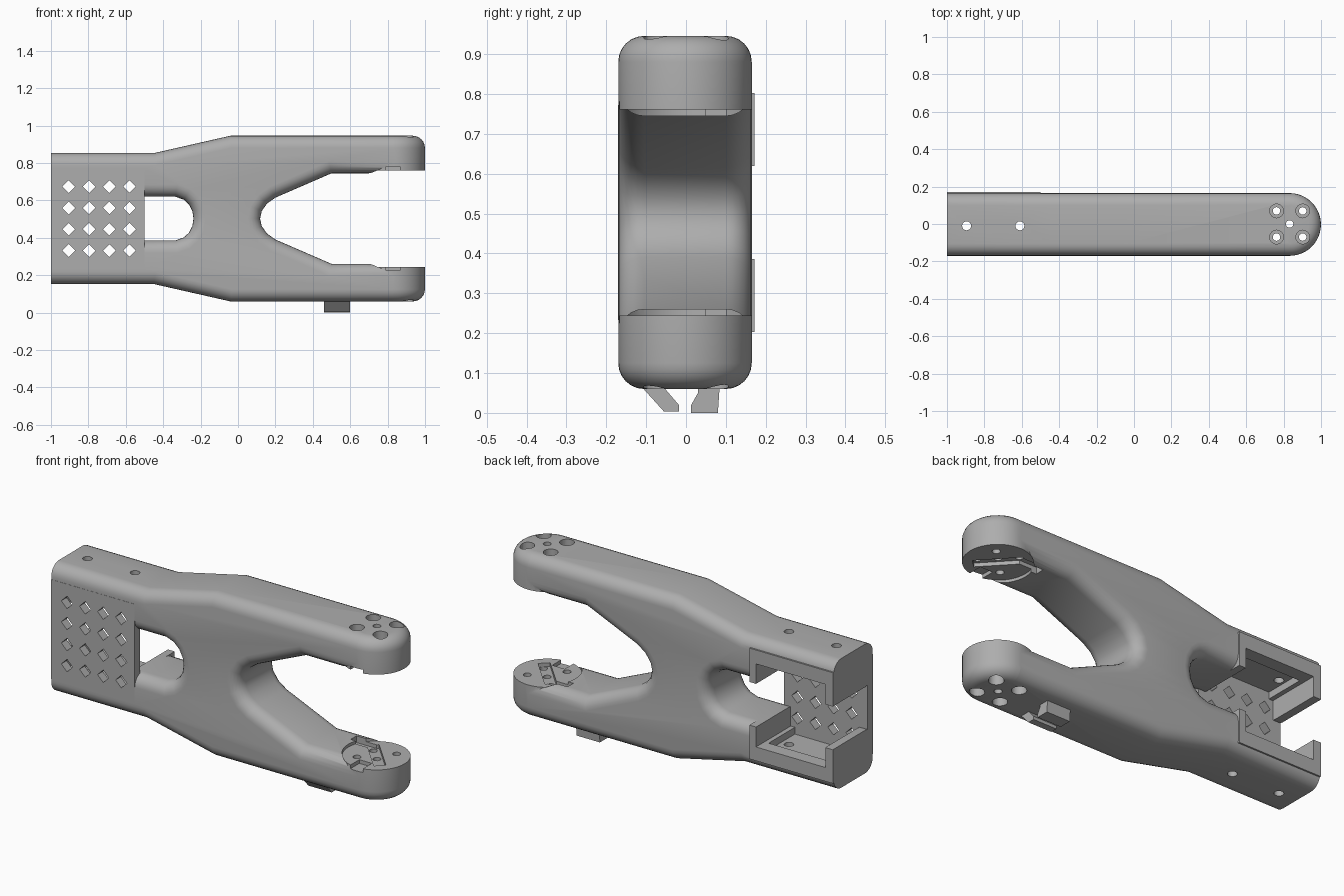
import bpy, bmesh, math
from mathutils import Matrix

if "Cube" in bpy.data.objects:
    bpy.data.objects.remove(bpy.data.objects["Cube"])

MID = 0.503                       # height of the symmetry plane
FRONT, BACK = -0.17, 0.165
TIP_X, TIP_Y, TIP_R = 0.832, -0.0025, 0.1675

grey = bpy.data.materials.new("grey_plastic")
grey.use_nodes = True
grey.diffuse_color = (0.42, 0.42, 0.42, 1)
grey.node_tree.nodes["Principled BSDF"].inputs["Base Color"].default_value = (0.42, 0.42, 0.42, 1)


def finish(bm, name):
    bmesh.ops.recalc_face_normals(bm, faces=bm.faces)
    mesh = bpy.data.meshes.new(name)
    bm.to_mesh(mesh)
    bm.free()
    mesh.materials.append(grey)
    obj = bpy.data.objects.new(name, mesh)
    bpy.context.collection.objects.link(obj)
    return obj


def box(bm, x, y, z, angle=0):
    centre = [(a + b) / 2 for a, b in (x, y, z)]
    size = [b - a for a, b in (x, y, z)]
    matrix = Matrix.Translation(centre) @ Matrix.Rotation(angle, 4, 'Z') @ Matrix.Diagonal((*size, 1))
    bmesh.ops.create_cube(bm, size=1, matrix=matrix)


def cylinder(bm, x, y, z, radius, sides=16):
    matrix = Matrix.Translation((x, y, (z[0] + z[1]) / 2))
    return bmesh.ops.create_cone(bm, cap_ends=True, segments=sides, radius1=radius,
                                 radius2=radius, depth=z[1] - z[0], matrix=matrix)


def prism(bm, profile, y0, y1):
    face = bm.faces.new([bm.verts.new((x, y0, z)) for x, z in profile])
    new = bmesh.ops.extrude_face_region(bm, geom=[face])["geom"]
    bmesh.ops.translate(bm, vec=(0, y1 - y0, 0),
                        verts=[v for v in new if isinstance(v, bmesh.types.BMVert)])


def apply_all(obj):
    bpy.context.view_layer.objects.active = obj
    for mod in list(obj.modifiers):
        bpy.ops.object.modifier_apply(modifier=mod.name)


def combine(obj, bm, operation):
    tool = finish(bm, "helper")
    mod = obj.modifiers.new("combine", 'BOOLEAN')
    mod.operation, mod.object, mod.solver = operation, tool, 'EXACT'
    apply_all(obj)
    bpy.data.objects.remove(tool)


# Upper half of the frame: profile with rounded front and back edges
profile = [(-1, 0.117), (-1, 0.35), (-0.45, 0.35), (-0.04, 0.443), (TIP_X, 0.443),
           (TIP_X, 0.242), (0.5, 0.242), (0.2, 0.112), (0.155, 0.08), (0.127, 0.04), (0.118, 0),
           (-0.238, 0), (-0.244, 0.04), (-0.262, 0.075), (-0.29, 0.101), (-0.335, 0.117)]
bm = bmesh.new()
prism(bm, profile, FRONT, BACK)
bmesh.ops.recalc_face_normals(bm, faces=bm.faces)


def is_rounded(edge):
    a, b = (v.co for v in edge.verts)
    at_end = any(abs(a.x - x) < 1e-4 and abs(b.x - x) < 1e-4 for x in (-1, TIP_X))
    return abs(a.y - b.y) < 1e-4 and not at_end and abs(a.z) + abs(b.z) > 1e-4


bmesh.ops.bevel(bm, geom=[e for e in bm.edges if is_rounded(e)], offset=0.065,
                segments=6, profile=0.5, affect='EDGES')
frame = finish(bm, "fork_frame")

# Round arm tip with a softened outer rim
bm = bmesh.new()
cylinder(bm, TIP_X, TIP_Y, (0.258, 0.443), TIP_R, 48)
rim = [e for e in bm.edges if all(v.co.z > 0.44 for v in e.verts)]
bmesh.ops.bevel(bm, geom=rim, offset=0.065, segments=6, profile=0.5, affect='EDGES')
combine(frame, bm, 'UNION')

# Flat motor pad under the tip
bm = bmesh.new()
cylinder(bm, TIP_X, TIP_Y, (0.1, 0.258), TIP_R + 0.002, 48)
combine(frame, bm, 'DIFFERENCE')

# Perforated front wall and rear rail of the compartment
bm = bmesh.new()
box(bm, (-1, -0.5), (FRONT - 0.001, -0.125), (0, 0.27))
combine(frame, bm, 'UNION')
bm = bmesh.new()
box(bm, (-1, -0.5), (0.05, 0.172), (0.117, 0.3))
combine(frame, bm, 'UNION')

# Compartment pocket with a stepped inner ledge
for x, y, top in (((-0.955, -0.54), (-0.125, 0.3), 0.225), ((-0.93, -0.565), (-0.125, 0.1), 0.262)):
    bm = bmesh.new()
    box(bm, x, y, (-0.1, top))
    combine(frame, bm, 'DIFFERENCE')

# Diamond vents
bm = bmesh.new()
for x in (-0.905, -0.796, -0.688, -0.58):
    for z in (0.057, 0.171):
        prism(bm, [(x - 0.034, z), (x, z + 0.034), (x + 0.034, z), (x, z - 0.034)], -0.3, -0.1)
combine(frame, bm, 'DIFFERENCE')

# Screw holes through the tip and the compartment
holes = [(TIP_X + dx, dy) for dx in (-0.07, 0.07) for dy in (-0.07, 0.07)]
bm = bmesh.new()
for x, y in holes + [(TIP_X, 0)]:
    cylinder(bm, x, y, (0.2, 0.5), 0.02)
for x in (-0.895, -0.61):
    cylinder(bm, x, -0.01, (0.2, 0.5), 0.024)
combine(frame, bm, 'DIFFERENCE')
bm = bmesh.new()
for x, y in holes:
    cylinder(bm, x, y, (0.31, 0.5), 0.037)
combine(frame, bm, 'DIFFERENCE')

# Wire grooves in the pad
for x, y, angle in (((0.80, 0.86), (-0.12, 0.12), 0.75), ((0.79, 0.865), (-0.2, -0.09), 0),
                    ((0.64, 0.77), (0.05, 0.1), 0)):
    bm = bmesh.new()
    box(bm, x, y, (0.2, 0.278), angle)
    combine(frame, bm, 'DIFFERENCE')

# Mirror the half to make the lower arm
bm = bmesh.new()
bm.from_mesh(frame.data)
seam = [f for f in bm.faces if all(abs(v.co.z) < 1e-4 for v in f.verts)]
bmesh.ops.delete(bm, geom=seam, context='FACES')
bm.to_mesh(frame.data)
bm.free()
frame.location.z = MID
mirror = frame.modifiers.new("mirror", 'MIRROR')
mirror.use_axis = (False, False, True)
apply_all(frame)

# Pair of cable hooks below the lower arm
hooks = {"front_hook": [(-0.12, 0.075), (-0.055, 0.003), (-0.018, 0.003), (-0.018, 0.02), (-0.065, 0.075)],
         "back_hook": [(0.03, 0.075), (0.03, 0.05), (0.013, 0.02), (0.013, 0), (0.08, 0), (0.085, 0.075)]}
parts = [frame]
for name, outline in hooks.items():
    bm = bmesh.new()
    prism(bm, outline, 0.46, 0.6)
    for v in bm.verts:
        v.co.x, v.co.y = v.co.y, v.co.x
    parts.append(finish(bm, name))

bpy.ops.object.select_all(action='DESELECT')
for obj in parts:
    obj.select_set(True)
bpy.context.view_layer.objects.active = frame
bpy.ops.object.shade_smooth_by_angle(angle=math.radians(35))
